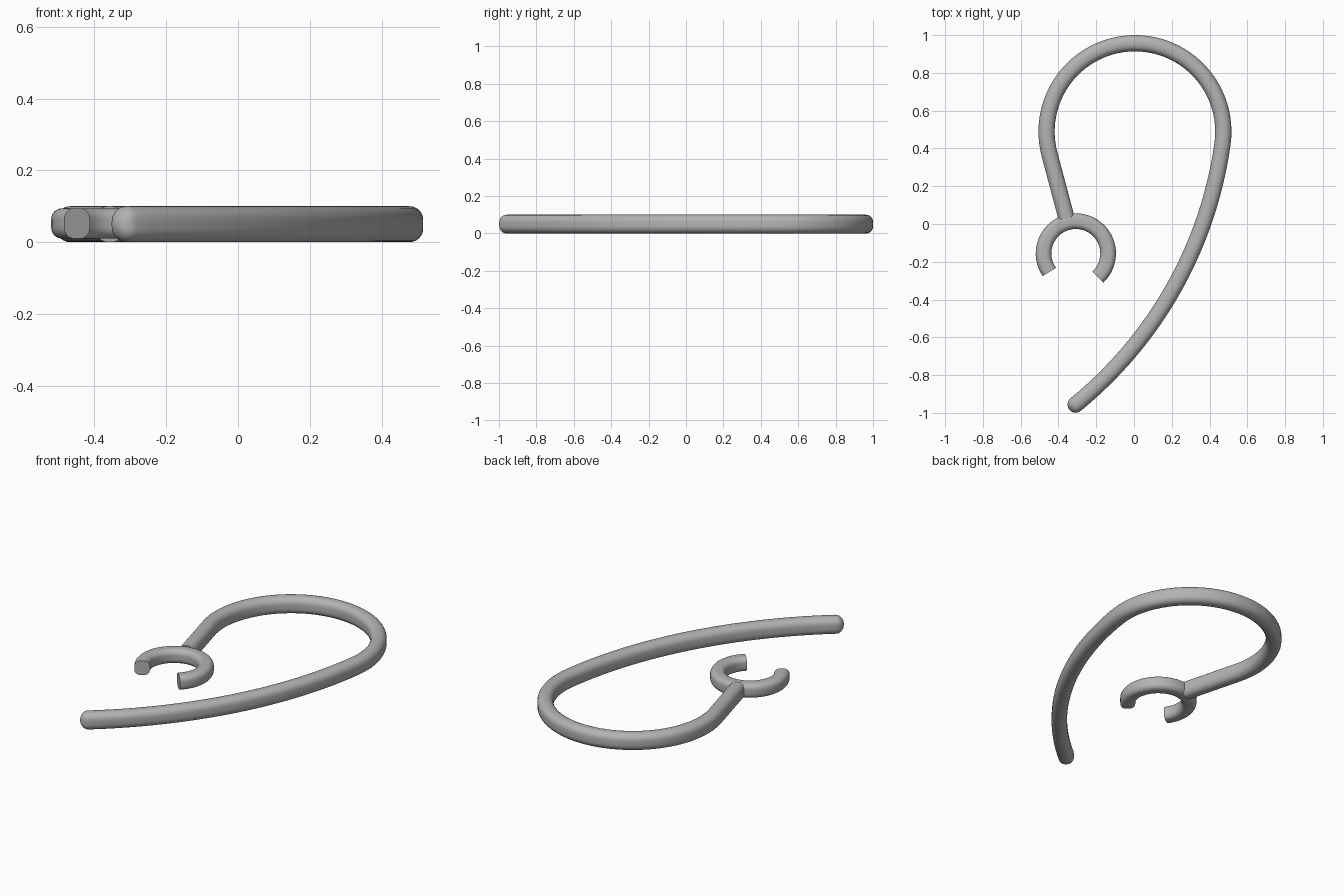
import bpy, bmesh, math
from mathutils import Vector

if "Cube" in bpy.data.objects:
    bpy.data.objects.remove(bpy.data.objects["Cube"])

grey = bpy.data.materials.new("grey plastic")
grey.diffuse_color = (0.45, 0.45, 0.45, 1)
grey.use_nodes = True
grey.node_tree.nodes["Principled BSDF"].inputs["Base Color"].default_value = grey.diffuse_color


def rounded_section(w, h, r, steps=6):
    """Rounded rectangle outline as (across, up) pairs."""
    pts = []
    for k, (sx, sy) in enumerate([(1, 1), (-1, 1), (-1, -1), (1, -1)]):
        for i in range(steps + 1):
            a = math.radians(90 * (k + i / steps))
            pts.append((sx * (w / 2 - r) + r * math.cos(a),
                        sy * (h / 2 - r) + r * math.sin(a)))
    return pts


def arc(cx, cy, r, a0, a1, n):
    return [Vector((cx + r * math.cos(math.radians(a0 + (a1 - a0) * i / n)),
                    cy + r * math.sin(math.radians(a0 + (a1 - a0) * i / n)), 0))
            for i in range(n + 1)]


def sweep(name, path, section, z, round_end=0.0):
    """Sweep a section along a flat path, optionally with a domed far end."""
    stations = []
    for i, p in enumerate(path):
        t = (path[min(i + 1, len(path) - 1)] - path[max(i - 1, 0)]).normalized()
        stations.append((p, t, 1.0))
    if round_end:
        p, _, _ = stations[-1]
        t = (path[-1] - path[-2]).normalized()
        for i in range(1, 7):
            a = math.radians(14 * i)
            stations.append((p + t * round_end * math.sin(a), t, math.cos(a)))
    bm = bmesh.new()
    rings = []
    for p, t, s in stations:
        side = Vector((t.y, -t.x, 0))
        rings.append([bm.verts.new(p + side * u * s + Vector((0, 0, z + v * s)))
                      for u, v in section])
    n = len(section)
    for a, b in zip(rings, rings[1:]):
        for j in range(n):
            bm.faces.new((a[j], a[(j + 1) % n], b[(j + 1) % n], b[j]))
    bm.faces.new(rings[0])
    bm.faces.new(rings[-1])
    bmesh.ops.recalc_face_normals(bm, faces=bm.faces)
    mesh = bpy.data.meshes.new(name)
    bm.to_mesh(mesh)
    bm.free()
    mesh.materials.append(grey)
    obj = bpy.data.objects.new(name, mesh)
    bpy.context.collection.objects.link(obj)
    bpy.ops.object.select_all(action='DESELECT')
    obj.select_set(True)
    bpy.context.view_layer.objects.active = obj
    bpy.ops.object.shade_smooth_by_angle(angle=math.radians(35))


# Ear hook: straight stem, round top loop, long shallow tail
stem = [Vector((-0.357, 0.03, 0))]
loop = arc(0.005, 0.489, 0.468, 195, -8, 48)
tail_r = 2.17
d = Vector((math.cos(math.radians(-8)), math.sin(math.radians(-8)), 0))
c = loop[-1] - d * tail_r
tail = arc(c.x, c.y, tail_r, -8, -50.8, 32)[1:]
sweep("ear_hook", stem + loop + tail, rounded_section(0.086, 0.1, 0.038), 0.05, 0.043)

# Open clip ring at the end of the stem
sweep("clip_ring", arc(-0.308, -0.156, 0.171, 215, -47, 40),
      rounded_section(0.083, 0.084, 0.03), 0.052)
